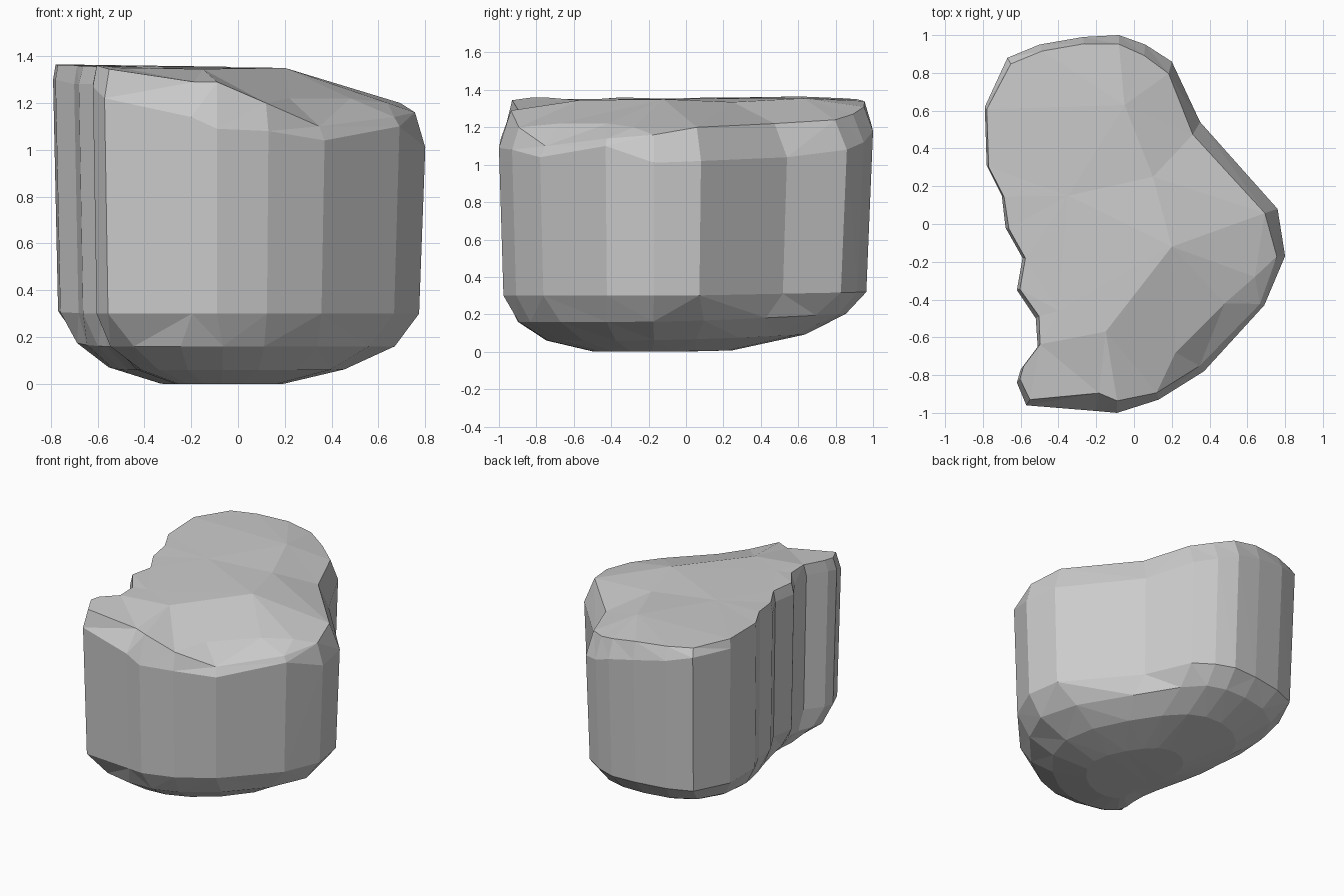
import bpy, bmesh
from mathutils import Vector
from mathutils.geometry import delaunay_2d_cdt

# Boulder outline seen from above: x, y, shoulder height, top edge height, top edge scale
OUTLINE = [
    (-0.08, 1.00, 1.18, 1.31, .96), (-0.27, 0.99, 1.22, 1.34, .97),
    (-0.50, 0.95, 1.26, 1.35, .97), (-0.67, 0.88, 1.30, 1.355, .97),
    (-0.79, 0.62, 1.30, 1.365, .985), (-0.78, 0.31, 1.30, 1.36, .985),
    (-0.70, 0.15, 1.28, 1.36, .98), (-0.68, -0.02, 1.28, 1.355, .97),
    (-0.59, -0.18, 1.28, 1.355, .97), (-0.62, -0.35, 1.28, 1.36, .97),
    (-0.52, -0.50, 1.27, 1.35, .96), (-0.51, -0.65, 1.27, 1.35, .97),
    (-0.60, -0.77, 1.28, 1.36, .97), (-0.62, -0.84, 1.27, 1.36, .97),
    (-0.57, -0.96, 1.22, 1.345, .96), (-0.20, -0.99, 1.14, 1.29, .88),
    (-0.09, -1.00, 1.09, 1.29, .92), (0.13, -0.93, 1.08, 1.20, .95),
    (0.37, -0.78, 1.04, 1.10, .95), (0.69, -0.43, 1.10, 1.14, .97),
    (0.80, -0.17, 1.01, 1.16, .95), (0.76, 0.08, 1.02, 1.20, .92),
    (0.35, 0.54, 1.04, 1.22, .91), (0.20, 0.86, 1.08, 1.24, .94),
    (0.06, 0.95, 1.12, 1.27, .95),
]
# Rounded underside: scale, height, rise towards the back, rounds of smoothing
LOWER = [(.39, 0.0, .03, 4), (.72, 0.06, .05, 3),
         (.89, 0.16, .05, 1), (.97, 0.30, .02, 0)]
# Facet points on the top surface: a ridge to the front right, flat behind
TOP = [(-0.05, 0.63, 1.355), (0.20, -0.12, 1.35), (-0.15, -0.57, 1.345),
       (-0.35, 0.15, 1.355), (-0.40, -0.46, 1.35), (0.64, -0.28, 1.20),
       (0.22, -0.68, 1.22), (0.48, -0.42, 1.22), (0.10, 0.25, 1.335)]
CX, CY = -0.08, -0.20


def at(p, scale, z, rise=0):
    x, y = CX + (p[0] - CX) * scale, CY + (p[1] - CY) * scale
    return Vector((x, y, z + rise * max(0, y)))


def smoothed(points, rounds):
    for _ in range(rounds):
        points = [(points[i - 1] + 2 * p + points[(i + 1) % len(points)]) / 4
                  for i, p in enumerate(points)]
    return points


bm = bmesh.new()
levels = [smoothed([at(p, s, z, t) for p in OUTLINE], r) for s, z, t, r in LOWER]
levels.append([at(p, 1, p[2]) for p in OUTLINE])
levels.append([at(p, p[4], p[3]) for p in OUTLINE])
rings = [[bm.verts.new(co) for co in level] for level in levels]
n = len(OUTLINE)

# Underside and walls
bm.faces.new(rings[0])
for a, b in zip(rings, rings[1:]):
    for i in range(n):
        j = (i + 1) % n
        bm.faces.new((a[i], a[j], b[j], b[i]))

# Faceted top
top_verts = rings[-1] + [bm.verts.new(p) for p in TOP]
edges = [(i, (i + 1) % n) for i in range(n)]
result = delaunay_2d_cdt([v.co.xy for v in top_verts], edges, [], 1, 1e-5)
origin = result[3]
for tri in result[2]:
    bm.faces.new([top_verts[origin[i][0]] for i in tri])

# Broad irregular facets
bmesh.ops.triangulate(bm, faces=bm.faces[:])
bmesh.ops.recalc_face_normals(bm, faces=bm.faces[:])
mesh = bpy.data.meshes.new("boulder")
bm.to_mesh(mesh)
bm.free()
boulder = bpy.data.objects.new("boulder", mesh)
bpy.context.collection.objects.link(boulder)
